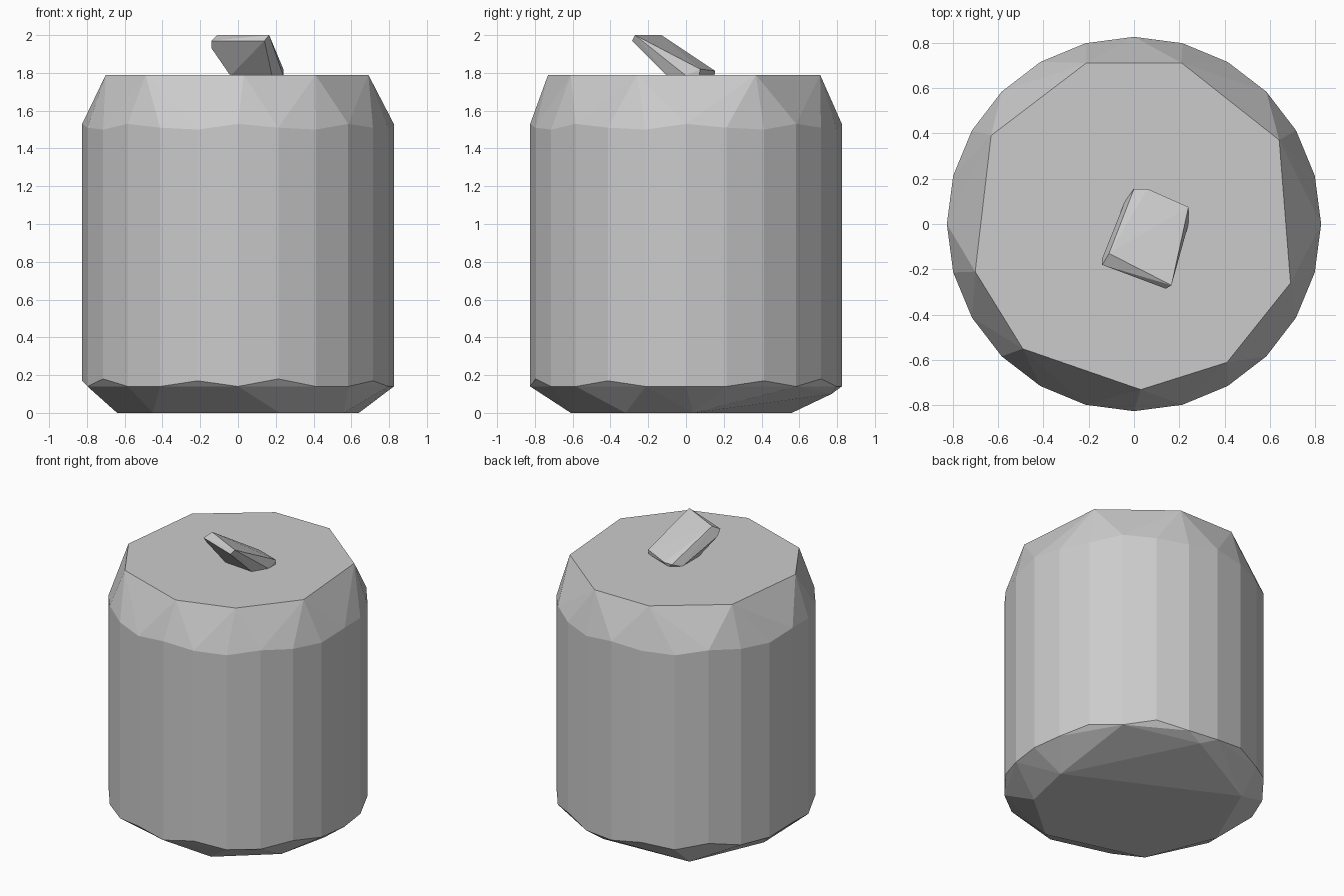
import bpy
import bmesh
from math import cos, sin, radians

default_cube = bpy.data.objects.get("Cube")
if default_cube:
    bpy.data.objects.remove(default_cube, do_unlink=True)

# One plain grey for everything
grey = bpy.data.materials.new("plain_grey")
grey.use_nodes = True
colour = (0.6, 0.6, 0.6, 1.0)
grey.diffuse_color = colour
for node in grey.node_tree.nodes:
    if node.type == 'BSDF_PRINCIPLED':
        node.inputs["Base Color"].default_value = colour


def faceted_solid(name, points):
    """Flat-shaded faceted solid wrapped around a few guide points."""
    mesh = bpy.data.meshes.new(name)
    bm = bmesh.new()
    for point in points:
        bm.verts.new(point)
    bmesh.ops.convex_hull(bm, input=bm.verts[:])
    loose = [v for v in bm.verts if not v.link_faces]
    bmesh.ops.delete(bm, geom=loose, context='VERTS')
    bmesh.ops.dissolve_limit(bm, angle_limit=radians(1), verts=bm.verts[:], edges=bm.edges[:])
    bmesh.ops.recalc_face_normals(bm, faces=bm.faces[:])
    bm.to_mesh(mesh)
    bm.free()
    mesh.materials.append(grey)
    obj = bpy.data.objects.new(name, mesh)
    bpy.context.collection.objects.link(obj)
    return obj


def rim(radius, heights, sides=24):
    """Round edge whose height repeats a small uneven pattern."""
    points = []
    for i in range(sides):
        angle = radians(360 / sides) * i
        points.append((radius * cos(angle), radius * sin(angle), heights[i % len(heights)]))
    return points


# Can body: uneven lid outline, two round rims, uneven base outline
lid_height = 1.79
lid_outline = [(-0.21, 0.71), (0.21, 0.71), (0.64, 0.37), (0.69, -0.26), (0.41, -0.61),
               (0.03, -0.73), (-0.49, -0.55), (-0.70, -0.21), (-0.63, 0.39)]
base_outline = [(0.64, 0.04), (0.56, -0.32), (0.22, -0.61), (-0.45, -0.43),
                (-0.64, 0.05), (-0.42, 0.56)]
body_points = [(x, y, lid_height) for x, y in lid_outline]
body_points += rim(0.825, (1.53, 1.51, 1.5))
body_points += rim(0.825, (0.14, 0.14, 0.17, 0.14, 0.18))
body_points += [(x, y, 0.0) for x, y in base_outline]
body_points.append((0.1, 0.77, 0.1))
faceted_solid("can_body", body_points)

# Pull tab: a thick slab tilted up towards the front
tab_raised_end = [(-0.11, -0.13, 2.0), (0.165, -0.27, 2.0), (-0.14, -0.18, 1.97),
                  (0.14, -0.285, 1.97), (-0.14, -0.15, 1.93), (0.1, -0.22, 1.91)]
tab_hinge_end = [(0.0, 0.155, 1.81), (0.06, 0.155, 1.81), (0.24, 0.075, 1.82),
                 (0.24, 0.0, 1.785), (-0.04, 0.1, 1.785), (-0.04, -0.08, 1.785),
                 (0.18, -0.1, 1.785), (0.03, 0.15, 1.785), (0.24, 0.07, 1.785)]
faceted_solid("pull_tab", tab_raised_end + tab_hinge_end)
